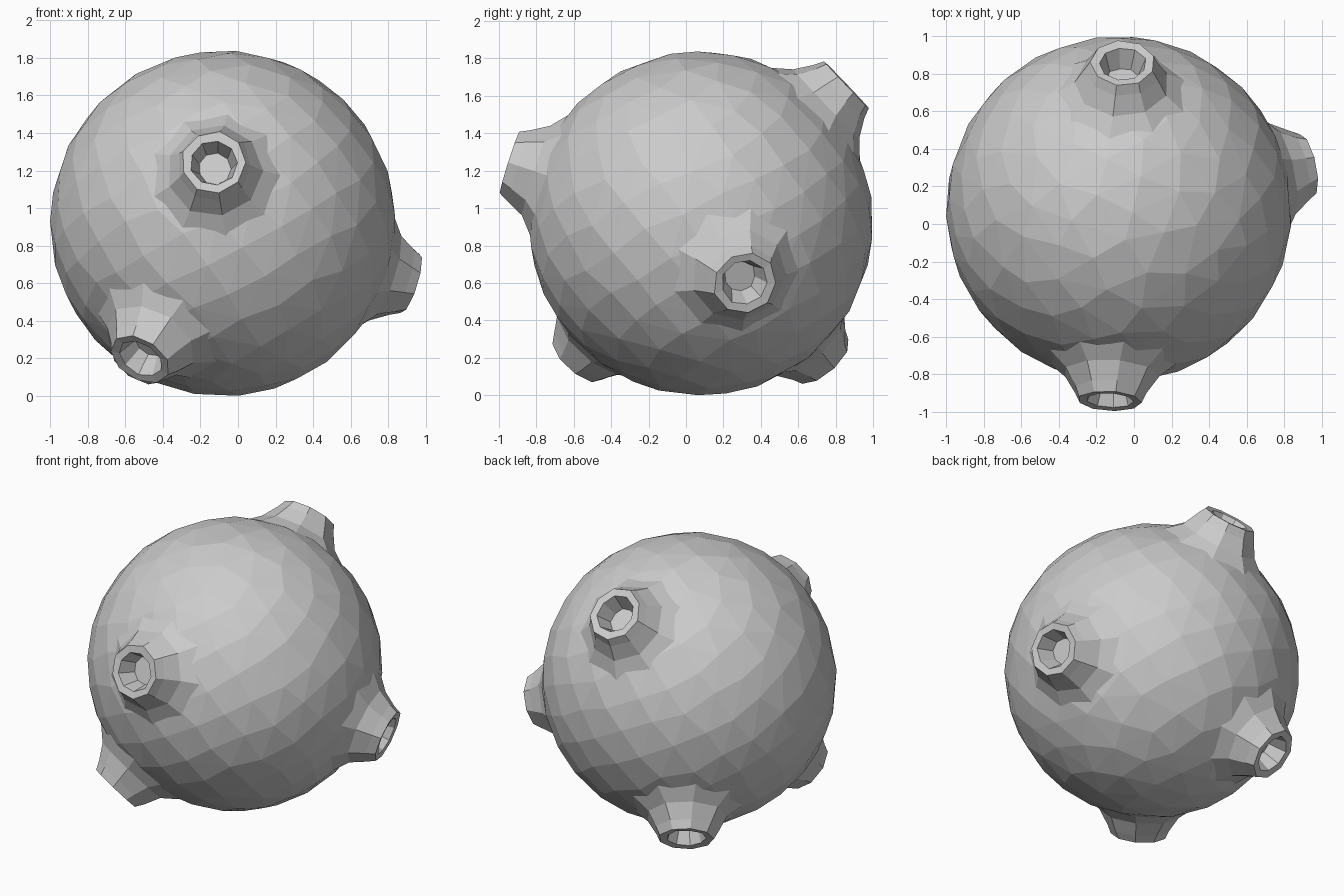
import bpy, bmesh, math, random
from mathutils import Vector

if "Cube" in bpy.data.objects:
    bpy.data.objects.remove(bpy.data.objects["Cube"])

random.seed(4)
CENTRE = Vector((-0.08, 0.08, 0.918))
R = 0.922


def finish(name, bm):
    bmesh.ops.recalc_face_normals(bm, faces=bm.faces)
    mesh = bpy.data.meshes.new(name)
    bm.to_mesh(mesh)
    bm.free()
    obj = bpy.data.objects.new(name, mesh)
    bpy.context.collection.objects.link(obj)
    return obj


# Faceted round body: hull of evenly scattered, slightly jittered points
bm = bmesh.new()
N = 260
for i in range(N):
    z = 1 - (2 * i + 1) / N
    a = i * math.pi * (3 - math.sqrt(5))
    s = math.sqrt(1 - z * z)
    p = Vector((s * math.cos(a), s * math.sin(a), z))
    p += Vector([random.uniform(-0.025, 0.025) for _ in range(3)])
    bm.verts.new(CENTRE + p.normalized() * R)
bmesh.ops.convex_hull(bm, input=bm.verts)
finish("body", bm)

# Nozzle profile: radius, distance from the body centre, number of jitter
PROFILE = [(0.36, 0.835, 0.0), (0.255, 0.925, 0.006), (0.20, 1.02, 0.006),
           (0.172, 1.075, 0.004), (0.125, 1.07, 0.006), (0.085, 0.955, 0.006)]
SIDES = 9


def nozzle(name, direction):
    axis = Vector(direction).normalized()
    rot = axis.to_track_quat('Z', 'Y')
    bm = bmesh.new()
    rings = []
    for r, h, jitter in PROFILE:
        ring = []
        for k in range(SIDES):
            a = 2 * math.pi * k / SIDES
            rr = r + random.uniform(-jitter, jitter)
            p = Vector((rr * math.cos(a), rr * math.sin(a), h))
            ring.append(bm.verts.new(CENTRE + rot @ p))
        rings.append(ring)
    for lo, hi in zip(rings, rings[1:]):
        for k in range(SIDES):
            j = (k + 1) % SIDES
            bm.faces.new((lo[k], lo[j], hi[j], hi[k]))
    bm.faces.new(rings[-1])       # floor of the cup
    bm.faces.new(rings[0][::-1])  # hidden base inside the body
    finish(name, bm)


# Five hollow nozzles pointing outward
nozzle("front_nozzle", (-0.05, -1.02, 0.325))
nozzle("right_nozzle", (1.02, 0.24, -0.325))
nozzle("top_back_nozzle", (0.02, 0.77, 0.735))
nozzle("lower_front_nozzle", (-0.44, -0.66, -0.725))
nozzle("lower_back_nozzle", (-0.44, 0.66, -0.735))
